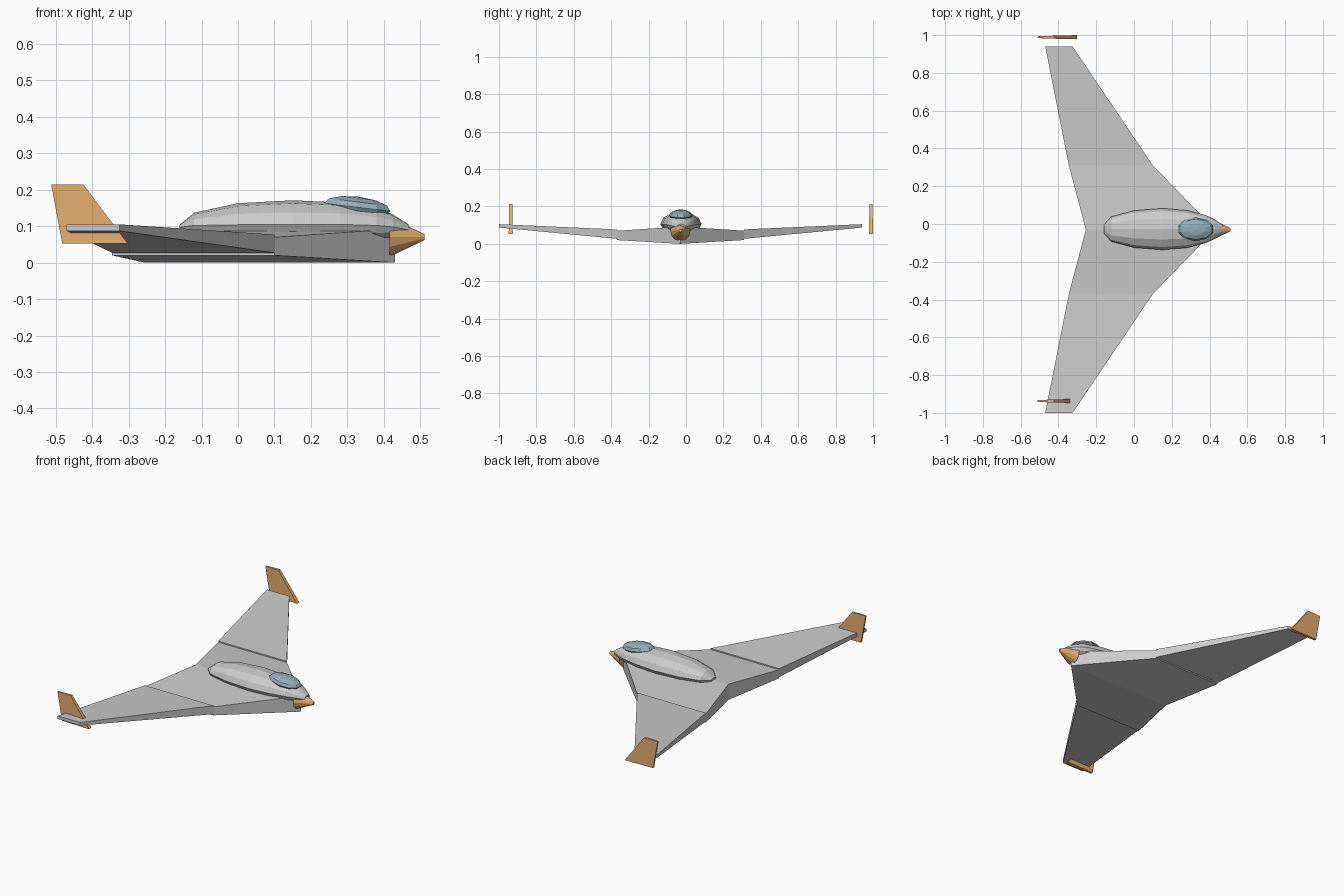
import bpy, bmesh
from math import sin, cos, tau, radians, pi
from mathutils import Matrix

if "Cube" in bpy.data.objects:
    bpy.data.objects.remove(bpy.data.objects["Cube"])

CY = -0.03  # centreline of the airframe


def material(name, rgb):
    m = bpy.data.materials.new(name)
    m.diffuse_color = (*rgb, 1)
    m.use_nodes = True
    m.node_tree.nodes["Principled BSDF"].inputs["Base Color"].default_value = m.diffuse_color
    return m


orange = material("orange", (0.80, 0.43, 0.16))
blue = material("blue_glass", (0.30, 0.43, 0.50))


def finish(name, bm, mat=None):
    bmesh.ops.recalc_face_normals(bm, faces=bm.faces)
    me = bpy.data.meshes.new(name)
    bm.to_mesh(me)
    bm.free()
    ob = bpy.data.objects.new(name, me)
    bpy.context.collection.objects.link(ob)
    if mat:
        me.materials.append(mat)
    return ob


def loft(name, rings, mat=None):
    bm = bmesh.new()
    vs = [[bm.verts.new(p) for p in r] for r in rings]
    n = len(vs[0])
    for a, b in zip(vs, vs[1:]):
        for i in range(n):
            j = (i + 1) % n
            bm.faces.new((a[i], a[j], b[j], b[i]))
    bm.faces.new(vs[0])
    bm.faces.new(vs[-1])
    return finish(name, bm, mat)


def rib(y, rear, front, low, high):
    return [(rear, CY + y, low), (front, CY + y, low),
            (front, CY + y, high), (rear, CY + y, high)]


# Centre wing with its root at the middle, and outer wings set slightly higher
loft("centre_wing", [rib(-0.34, -0.345, 0.10, 0.02, 0.07),
                     rib(0, -0.255, 0.43, 0, 0.092),
                     rib(0.34, -0.345, 0.10, 0.02, 0.07)])
for side, s in (("right", -1), ("left", 1)):
    loft(side + "_outer_wing", [rib(s * 0.34, -0.345, 0.10, 0.027, 0.077),
                                rib(s * 0.97, -0.47, -0.325, 0.087, 0.105)])

# Swept tip fins, thinner at the top and trailing edge
for side, y in (("right", -0.937), ("left", 0.989)):
    loft(side + "_tip_fin",
         [[(rear, y - 0.55 * t, z), (front, y - t, z),
           (front, y + t, z), (rear, y + 0.55 * t, z)]
          for rear, front, z, t in ((-0.482, -0.302, 0.052, 0.011),
                                    (-0.512, -0.424, 0.214, 0.008))], orange)

# Fuselage pod: x, half width, top, middle, bottom
sections = [(-0.16, 0.022, 0.104, 0.097, 0.085), (-0.12, 0.066, 0.137, 0.102, 0.07),
            (0, 0.098, 0.163, 0.104, 0.06), (0.15, 0.11, 0.171, 0.105, 0.052),
            (0.28, 0.099, 0.165, 0.105, 0.052), (0.38, 0.074, 0.150, 0.102, 0.06),
            (0.425, 0.053, 0.132, 0.098, 0.068), (0.468, 0.024, 0.105, 0.09, 0.075)]
N = 12
rings = []
for x, w, top, mid, low in sections:
    ring = []
    for i in range(N):
        a = tau * i / N
        h = top - mid if sin(a) > 0 else mid - low
        ring.append((x, CY + 0.003 + w * cos(a), mid + h * sin(a)))
    rings.append(ring)
loft("fuselage_pod", rings)

# Canopy glass: faceted ellipsoid tilted towards the nose
bm = bmesh.new()
bmesh.ops.create_uvsphere(
    bm, u_segments=10, v_segments=6, radius=1,
    matrix=Matrix.Translation((0.327, CY + 0.002, 0.152))
    @ Matrix.Rotation(radians(7), 4, 'Y') @ Matrix.Diagonal((0.097, 0.063, 0.029, 1)))
finish("canopy", bm, blue)

# Blunt nose cone
bm = bmesh.new()
bmesh.ops.create_cone(
    bm, cap_ends=True, segments=12, radius1=0.054, radius2=0.008, depth=0.097,
    matrix=Matrix.Translation((0.4635, CY, 0.07)) @ Matrix.Rotation(pi / 2, 4, 'Y'))
finish("nose_cone", bm, orange)
